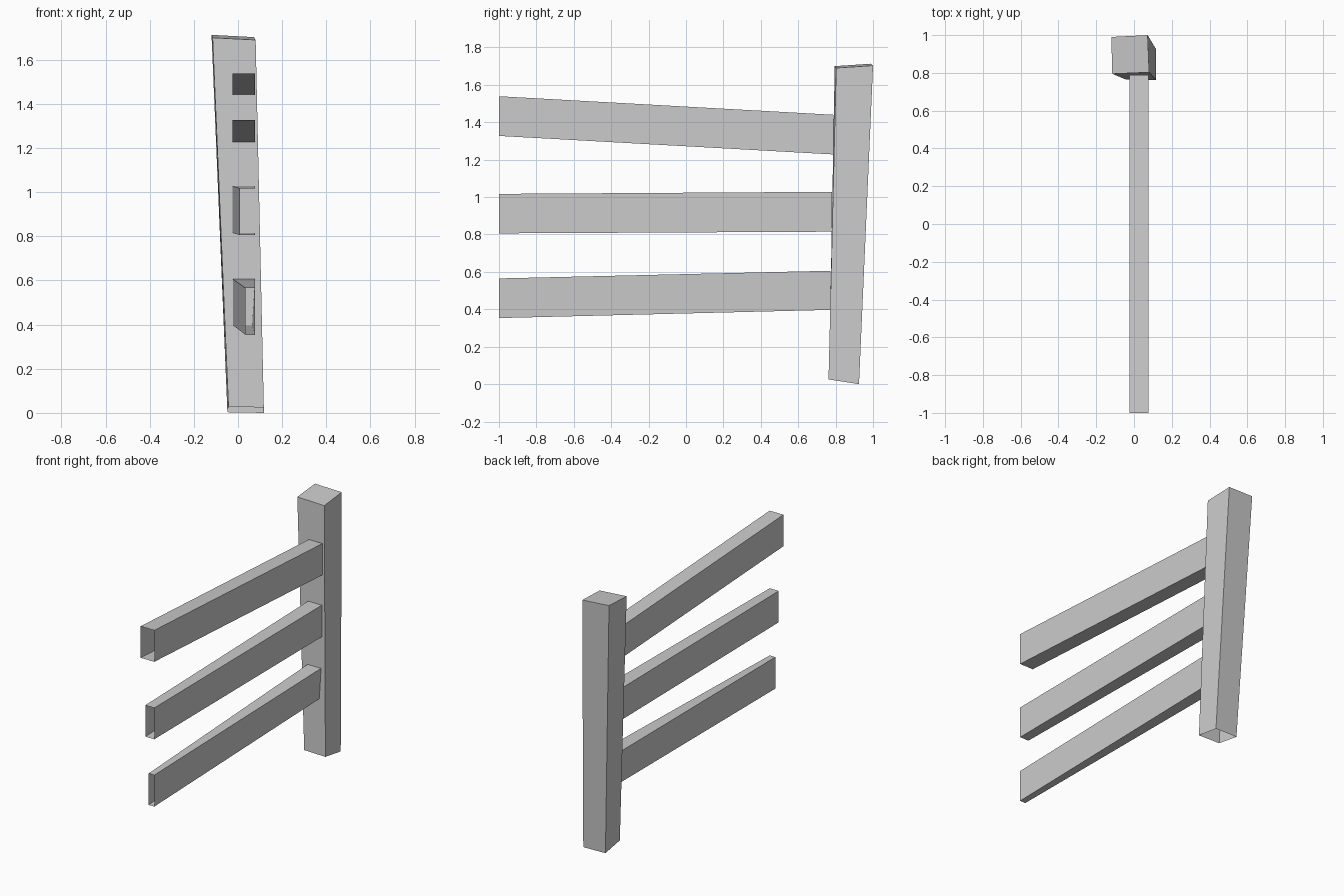
import bpy, bmesh

if "Cube" in bpy.data.objects:
    bpy.data.objects.remove(bpy.data.objects["Cube"])


def loft(name, start, end, cap_end=False):
    """Open four-sided tube between two quads, optionally capped at its end."""
    bm = bmesh.new()
    a = [bm.verts.new(p) for p in start]
    b = [bm.verts.new(p) for p in end]
    for i in range(4):
        j = (i + 1) % 4
        bm.faces.new((a[i], a[j], b[j], b[i]))
    if cap_end:
        bm.faces.new(b)
    mesh = bpy.data.meshes.new(name)
    bm.to_mesh(mesh)
    bm.free()
    obj = bpy.data.objects.new(name, mesh)
    bpy.context.collection.objects.link(obj)
    return obj


def section(y, left, right_low, right_high, low, high):
    """Rail cross-section, wound counter-clockwise seen from the post end (+y)."""
    return [(left, y, low), (left, y, high), (right_high, y, high), (right_low, y, low)][::-1]


# Leaning, slightly crooked post: open underneath, capped on top
loft("fence_post",
     [(-0.043, 0.765, 0.027), (0.117, 0.762, 0.025), (0.117, 0.925, 0.0), (-0.048, 0.925, 0.003)],
     [(-0.115, 0.795, 1.70), (0.08, 0.803, 1.69), (0.072, 1.0, 1.703), (-0.12, 0.99, 1.713)],
     cap_end=True)

# Rails: (left, right low, right high, low, high) at free end and post end, post y
rails = {
    "lower_rail": ((0.035, 0.077, 0.077, 0.353, 0.565), (-0.023, 0.064, 0.077, 0.397, 0.606), 0.773),
    "middle_rail": ((0.010, 0.077, 0.077, 0.806, 1.017), (-0.025, 0.077, 0.077, 0.815, 1.028), 0.781),
    "upper_rail": ((-0.025, 0.077, 0.077, 1.327, 1.539), (-0.025, 0.077, 0.077, 1.228, 1.440), 0.788),
}
for name, (free, fixed, y) in rails.items():
    loft(name, section(-1.0, *free), section(y, *fixed))
